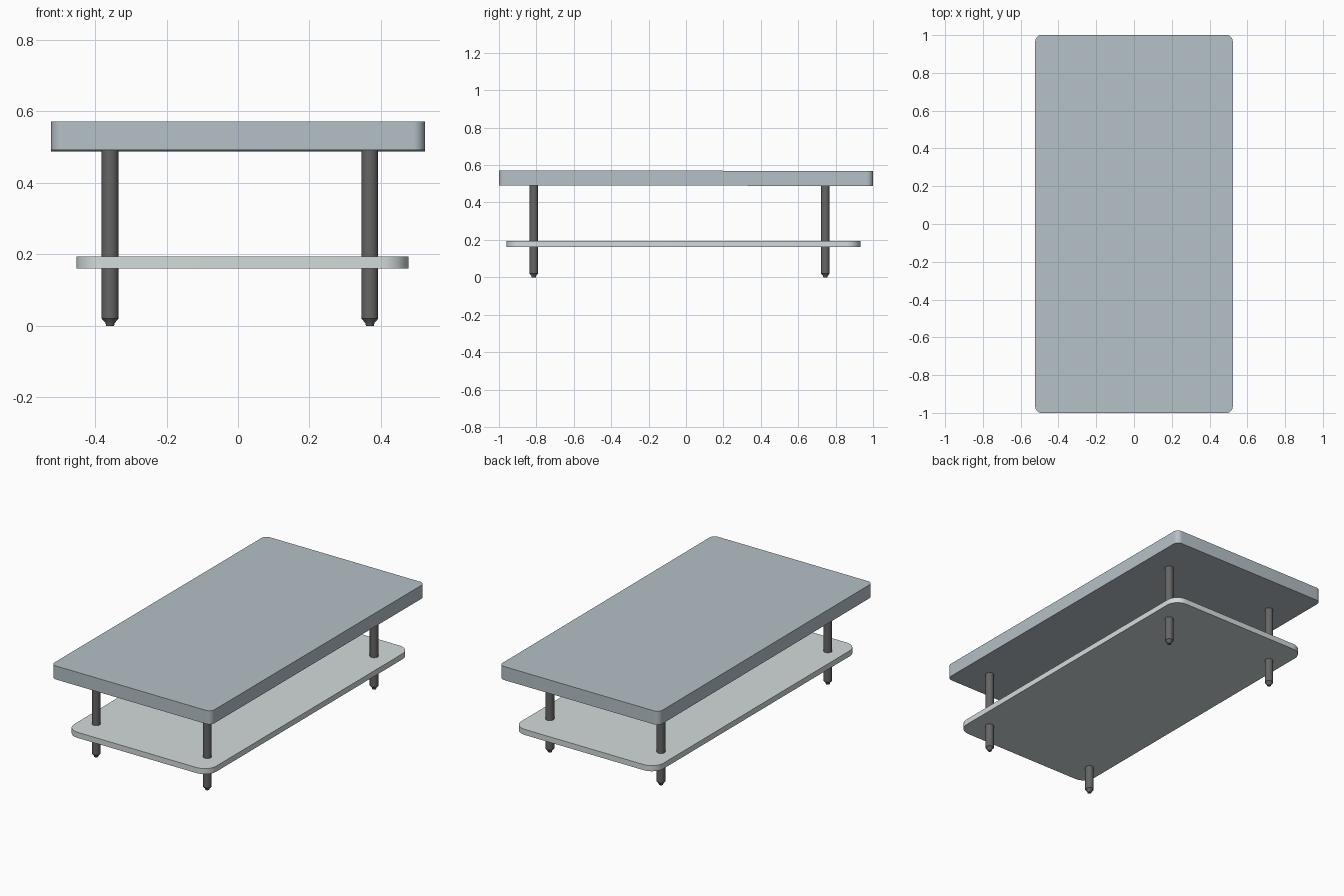
import bpy, bmesh
from math import pi, sin, cos, radians

if "Cube" in bpy.data.objects:
    bpy.data.objects.remove(bpy.data.objects["Cube"])


def material(name, rgb):
    m = bpy.data.materials.new(name)
    m.diffuse_color = (*rgb, 1)
    m.use_nodes = True
    m.node_tree.nodes["Principled BSDF"].inputs["Base Color"].default_value = m.diffuse_color
    return m


def finish(name, bm, mat):
    bmesh.ops.recalc_face_normals(bm, faces=bm.faces)
    mesh = bpy.data.meshes.new(name)
    bm.to_mesh(mesh)
    bm.free()
    obj = bpy.data.objects.new(name, mesh)
    bpy.context.collection.objects.link(obj)
    mesh.materials.append(mat)
    bpy.ops.object.select_all(action='DESELECT')
    obj.select_set(True)
    bpy.context.view_layer.objects.active = obj
    bpy.ops.object.shade_smooth_by_angle(angle=radians(30))
    return obj


def slab(name, x0, x1, y0, y1, z0, z1, radius, mat, slope=0.0):
    """Board with rounded corners; slope tips it slightly along y."""
    steps = 10
    corners = [(x1, y1, -1, -1), (x0, y1, 1, -1), (x0, y0, 1, 1), (x1, y0, -1, 1)]
    bm = bmesh.new()
    outline = []
    for i, (x, y, sx, sy) in enumerate(corners):
        for k in range(steps + 1):
            a = (i + k / steps) * pi / 2
            px = x + sx * radius + radius * cos(a)
            py = y + sy * radius + radius * sin(a)
            outline.append(bm.verts.new((px, py, z0 + slope * py)))
    face = bm.faces.new(outline)
    up = bmesh.ops.extrude_face_region(bm, geom=[face], use_keep_orig=True)['geom']
    for v in up:
        if isinstance(v, bmesh.types.BMVert):
            v.co.z += z1 - z0
    return finish(name, bm, mat)


def leg(name, x, y, profile, mat, sides=32):
    """Turned leg from a (radius, height) profile."""
    bm = bmesh.new()
    rings = [[bm.verts.new((x + r * cos(2 * pi * k / sides),
                            y + r * sin(2 * pi * k / sides), z))
              for k in range(sides)] for r, z in profile]
    for a, b in zip(rings, rings[1:]):
        for k in range(sides):
            j = (k + 1) % sides
            bm.faces.new((a[k], a[j], b[j], b[k]))
    bm.faces.new(rings[0])
    bm.faces.new(rings[-1])
    return finish(name, bm, mat)


top_mat = material("blue_grey_top", (0.46, 0.53, 0.57))
shelf_mat = material("pale_shelf", (0.65, 0.71, 0.70))
leg_mat = material("dark_metal", (0.13, 0.13, 0.13))

# Boards
slab("table_top", -0.523, 0.523, -1.0, 1.0, 0.490, 0.570, 0.033, top_mat, -0.0015)
slab("lower_shelf", -0.452, 0.477, -0.96, 0.932, 0.161, 0.194, 0.075, shelf_mat)

# Four legs with stepped, tapered feet
leg_profile = [(0.011, 0.0), (0.013, 0.008), (0.0235, 0.02), (0.0235, 0.491)]
for side, x in (("left", -0.358), ("right", 0.369)):
    for end, y in (("front", -0.814), ("back", 0.745)):
        leg(f"{end}_{side}_leg", x, y, leg_profile, leg_mat)
